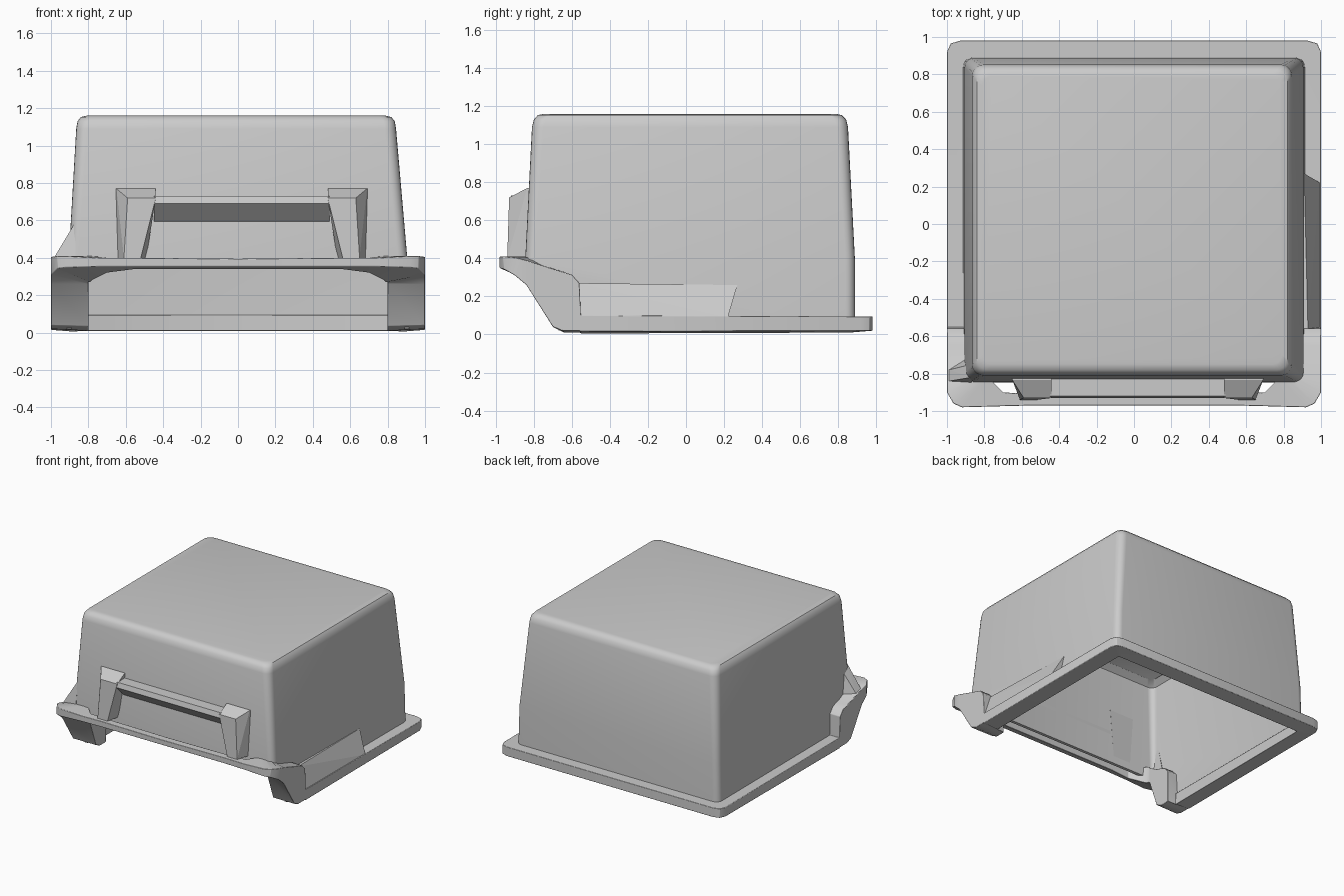
import bpy, bmesh, math

if "Cube" in bpy.data.objects:
    bpy.data.objects.remove(bpy.data.objects["Cube"])


def finish(name, bm, bevel=0.0, segments=2):
    bmesh.ops.recalc_face_normals(bm, faces=bm.faces)
    mesh = bpy.data.meshes.new(name)
    bm.to_mesh(mesh)
    bm.free()
    ob = bpy.data.objects.new(name, mesh)
    bpy.context.collection.objects.link(ob)
    if bevel:
        mod = ob.modifiers.new("soft_edges", 'BEVEL')
        mod.width, mod.segments = bevel, segments
        mod.limit_method, mod.angle_limit = 'ANGLE', math.radians(35)
    return ob


def smooth(ob):
    bpy.ops.object.select_all(action='DESELECT')
    ob.select_set(True)
    bpy.context.view_layer.objects.active = ob
    bpy.ops.object.shade_smooth_by_angle(angle=math.radians(35))


def loft(bm, rings, closed):
    """Bridge closed rings of points; optionally join last ring to first."""
    vr = [[bm.verts.new(p) for p in r] for r in rings]
    count = len(vr) if closed else len(vr) - 1
    n = len(vr[0])
    for i in range(count):
        a, b = vr[i], vr[(i + 1) % len(vr)]
        for j in range(n):
            k = (j + 1) % n
            bm.faces.new((a[j], a[k], b[k], b[j]))
    return vr


def prism(name, profile, x0, x1, bevel=0.0):
    """Extrude a (y, z) profile along x."""
    bm = bmesh.new()
    vr = loft(bm, [[(x, y, z) for y, z in profile] for x in (x0, x1)], False)
    bm.faces.new(vr[0])
    bm.faces.new(vr[1])
    return finish(name, bm, bevel)


def hull(name, points, bevel=0.0):
    bm = bmesh.new()
    for p in points:
        bm.verts.new(p)
    bmesh.ops.convex_hull(bm, input=bm.verts)
    bmesh.ops.dissolve_limit(bm, angle_limit=0.02, verts=bm.verts, edges=bm.edges)
    return finish(name, bm, bevel)


def rounded_rect(x0, x1, y0, y1, r, z, steps=5):
    pts = []
    corners = [(x1 - r, y1 - r, 0), (x0 + r, y1 - r, 90),
               (x0 + r, y0 + r, 180), (x1 - r, y0 + r, 270)]
    for cx, cy, start in corners:
        for i in range(steps + 1):
            a = math.radians(start + 90 * i / steps)
            pts.append((cx + r * math.cos(a), cy + r * math.sin(a), z))
    return pts


# Hollow tapered body, open underneath: (left, right, front, back, radius, z)
outer = [(-.915, .915, -.855, .89, .05, .02), (-.905, .905, -.845, .888, .05, .40),
         (-.865, .845, -.81, .852, .06, 1.09), (-.858, .838, -.80, .842, .06, 1.13),
         (-.84, .82, -.78, .82, .06, 1.153), (-.81, .79, -.75, .79, .05, 1.16)]
inner = [(-.80, .78, -.74, .78, .05, 1.13), (-.84, .82, -.785, .825, .05, 1.09),
         (-.88, .88, -.82, .86, .04, .40), (-.89, .89, -.83, .865, .04, .02)]
bm = bmesh.new()
rings = loft(bm, [rounded_rect(*s) for s in outer + inner], False)
n = len(rings[0])
for f in [f for f in bm.faces
          if all(v in rings[5] or v in rings[6] for v in f.verts)]:
    bm.faces.remove(f)
bm.faces.new(rings[5])
bm.faces.new(rings[6])
for j in range(n):
    k = (j + 1) % n
    bm.faces.new((rings[0][j], rings[0][k], rings[-1][k], rings[-1][j]))
body = finish("body_shell", bm)

# Front opening cut out of the body
cutter = prism("opening_cutter", [(-1.2, .34), (-.79, .34), (-.79, .27), (-.67, .02),
                                  (-.66, -.1), (-1.2, -.1)], -1.2, 1.2)
cutter.hide_render = True
bpy.context.view_layer.objects.active = body
mod = body.modifiers.new("opening", 'BOOLEAN')
mod.object, mod.operation, mod.solver = cutter, 'DIFFERENCE', 'EXACT'
bpy.ops.object.modifier_apply(modifier="opening")
bpy.data.objects.remove(cutter)
smooth(body)

# Rim, raised at the front with a slot behind its front bar:
# (outer x, outer y, inner x, inner y, outer bottom z, inner bottom z, top z)
half = [(0, -.97, 0, -.91, .355, .34, .395), (.55, -.97, .55, -.91, .355, .34, .40),
        (.74, -.975, .70, -.90, .355, .32, .40),
        (.92, -.98, .78, -.82, .35, .28, .41), (.965, -.96, .79, -.80, .345, .27, .41),
        (1, -.90, .80, -.78, .31, .27, .405), (1, -.84, .80, -.77, .26, .26, .39),
        (1, -.70, .80, -.69, .04, .035, .345), (1, -.65, .80, -.64, .02, .01, .33),
        (1, -.60, .80, -.60, .02, .01, .315), (1, -.56, .80, -.56, .02, .01, .27),
        (1, -.553, .87, -.553, .015, .005, .10), (1, .92, .87, .85, .02, .01, .095),
        (.98, .965, .865, .855, .02, .01, .095), (.93, .98, .855, .86, .02, .01, .095),
        (0, .98, 0, .86, .02, .01, .095)]
path = half + [(-p[0], p[1], -p[2], *p[3:]) for p in half[-2:0:-1]]
bm = bmesh.new()
loft(bm, [[(a, b, e), (a, b, g), (c, d, g), (c, d, f)]
          for a, b, c, d, e, f, g in path], True)
rim = finish("rim", bm, .015)
smooth(rim)

# Handle bar with sloped underside
prism("handle_bar", [(-.81, .73), (-.92, .73), (-.93, .69), (-.81, .57)], -.45, .49)

# Handle posts, leaning inwards at the top
for side, word in ((-1, "left"), (1, "right")):
    pts = [(.46, -.80, .77), (.68, -.80, .77), (.46, -.835, .77), (.67, -.835, .77),
           (.46, -.93, .72), (.61, -.93, .72), (.54, -.94, .40), (.63, -.94, .40),
           (.51, -.82, .40), (.67, -.82, .40)]
    hull("handle_post_" + word, [(side * x + .02, y, z) for x, y, z in pts])

# Sloped side skirt on the right and small gusset at the front left corner
hull("side_skirt", [(x, y, z) for x, y, z in (
    (.90, -.56, .27), (.93, -.56, .27), (.995, -.56, .09), (.90, -.56, .09),
    (.90, .27, .26), (.91, .27, .26), (.995, .22, .09), (.90, .22, .09))])
hull("corner_gusset", [(-.87, -.82, .59), (-.87, -.75, .56), (-.99, -.84, .39),
                       (-.99, -.78, .37), (-.87, -.85, .39), (-.87, -.70, .34)])
